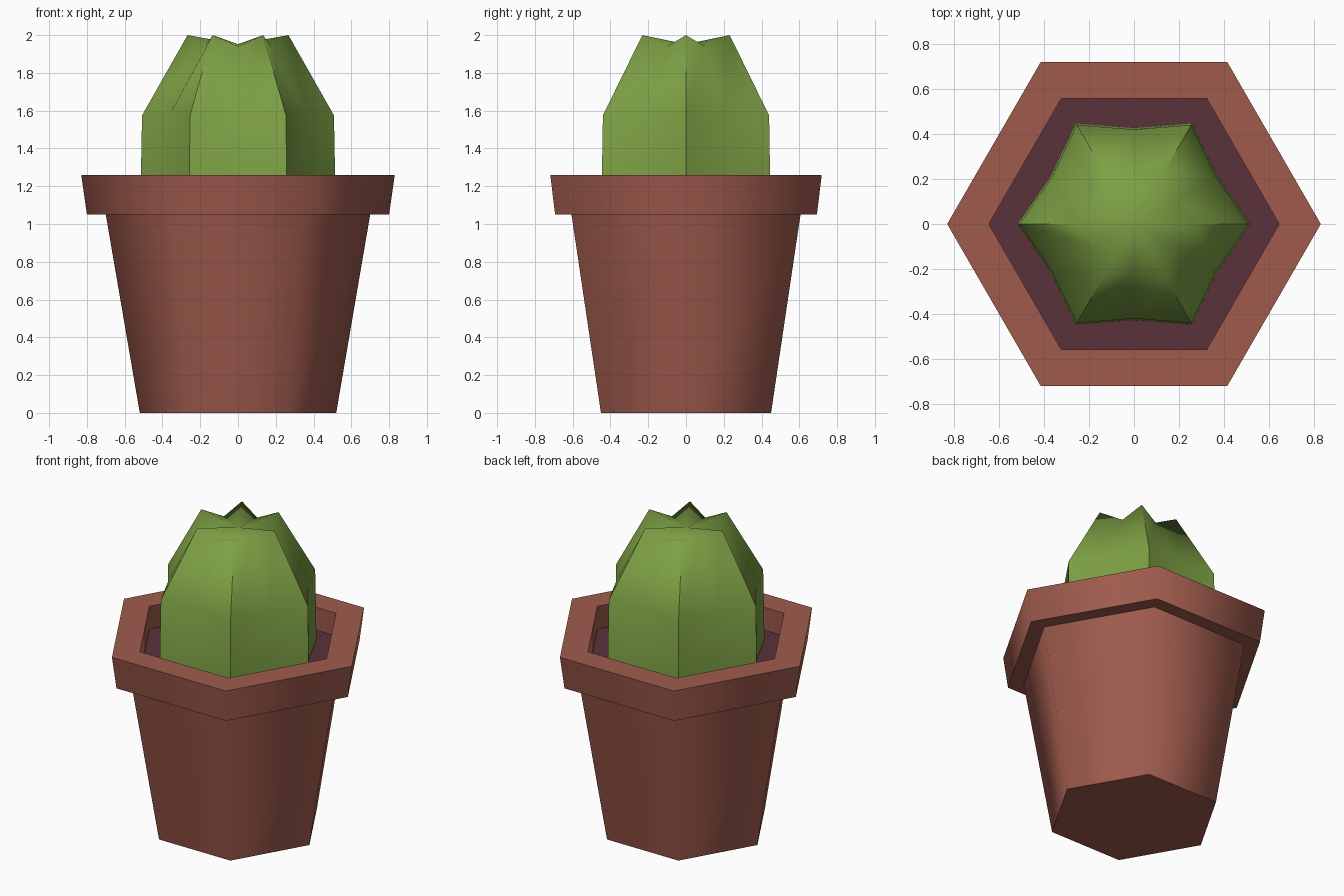
import bpy, bmesh, math

if "Cube" in bpy.data.objects:
    bpy.data.objects.remove(bpy.data.objects["Cube"])


def material(name, rgb):
    m = bpy.data.materials.new(name)
    m.diffuse_color = (*rgb, 1)
    m.use_nodes = True
    m.node_tree.nodes["Principled BSDF"].inputs["Base Color"].default_value = m.diffuse_color
    return m


TERRACOTTA = material("terracotta", (0.35, 0.105, 0.075))
SOIL = material("dark soil", (0.105, 0.031, 0.043))
GREEN = material("cactus green", (0.205, 0.352, 0.058))


def ring(bm, radii, heights, n):
    """Ring of n points; radii and heights alternate around the ring."""
    return [bm.verts.new((radii[i % 2] * math.cos(2 * math.pi * i / n),
                          radii[i % 2] * math.sin(2 * math.pi * i / n),
                          heights[i % 2])) for i in range(n)]


def lathe(name, levels, n, mat, top=None):
    """Stack rings of (radii, heights), close the bottom, and optionally fan to a top point."""
    bm = bmesh.new()
    rings = [ring(bm, r, z, n) for r, z in levels]
    for a, b in zip(rings, rings[1:]):
        for i in range(n):
            j = (i + 1) % n
            bm.faces.new((a[i], a[j], b[j], b[i]))
    bm.faces.new(rings[0][::-1])
    if top is None:
        bm.faces.new(rings[-1])
    else:
        tip = bm.verts.new((0, 0, top))
        for i in range(n):
            bm.faces.new((rings[-1][i], rings[-1][(i + 1) % n], tip))
    bmesh.ops.recalc_face_normals(bm, faces=bm.faces)
    me = bpy.data.meshes.new(name)
    bm.to_mesh(me)
    bm.free()
    me.materials.append(mat)
    ob = bpy.data.objects.new(name, me)
    bpy.context.collection.objects.link(ob)
    # soft hexagon corners, crisp rims and ribs
    me.shade_smooth()
    me.set_sharp_from_angle(angle=math.radians(62))
    return ob


# hexagonal pot: outer wall, overhanging rim, inner wall down to the soil
profile = [(0.52, 0), (0.70, 1.05), (0.80, 1.05), (0.83, 1.26), (0.645, 1.26), (0.645, 1.11)]
pot = lathe("pot", [((r, r), (z, z)) for r, z in profile], 6, TERRACOTTA)

# soil: the floor inside the rim
pot.data.materials.append(SOIL)
for f in pot.data.polygons:
    if abs(f.center.z - 1.11) < 0.01 and f.normal.z > 0.9:
        f.material_index = 1

# six-ribbed cactus: ribs and valleys alternate, crown dips to the middle
lathe("cactus", [((0.517, 0.427), (1.10, 1.10)),
                 ((0.508, 0.42), (1.575, 1.575)),
                 ((0.267, 0.20), (2.0, 1.94))], 12, GREEN, top=1.952)
